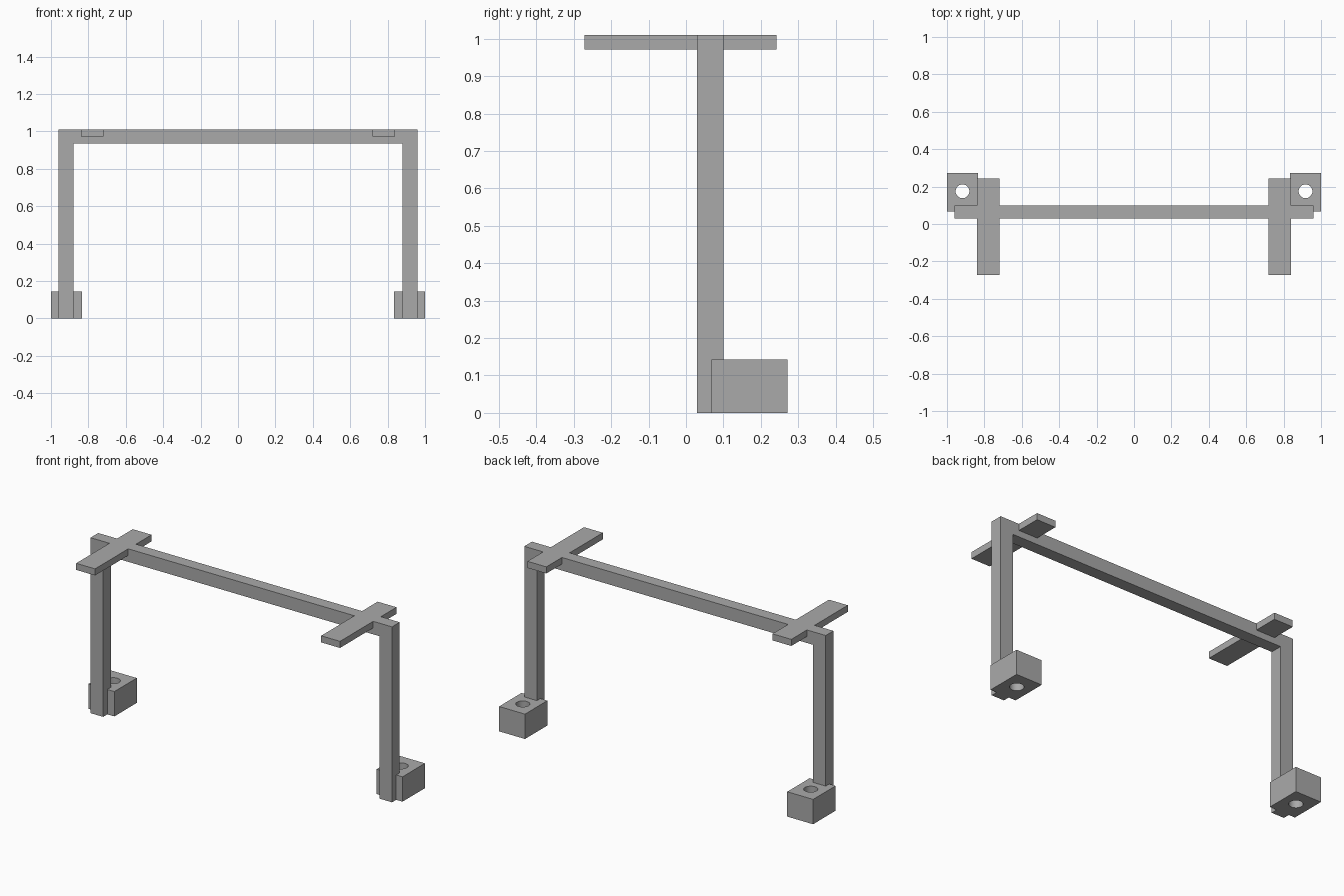
import bpy
import bmesh
from mathutils import Vector

cube = bpy.data.objects.get("Cube")
if cube:
    bpy.data.objects.remove(cube, do_unlink=True)

grey = bpy.data.materials.new("plain grey")
grey.use_nodes = True
grey.diffuse_color = (0.4, 0.4, 0.4, 1)
grey.node_tree.nodes["Principled BSDF"].inputs["Base Color"].default_value = (0.4, 0.4, 0.4, 1)


def prism(name, outline, depth):
    """Extrude a closed 3D outline along the depth vector."""
    bm = bmesh.new()
    face = bm.faces.new([bm.verts.new(p) for p in outline])
    result = bmesh.ops.extrude_face_region(bm, geom=[face], use_keep_orig=True)
    moved = [v for v in result["geom"] if isinstance(v, bmesh.types.BMVert)]
    bmesh.ops.translate(bm, verts=moved, vec=Vector(depth))
    bmesh.ops.recalc_face_normals(bm, faces=bm.faces)
    mesh = bpy.data.meshes.new(name)
    bm.to_mesh(mesh)
    bm.free()
    mesh.materials.append(grey)
    obj = bpy.data.objects.new(name, mesh)
    bpy.context.collection.objects.link(obj)
    return obj


# Main dimensions
TOP, BEAM_BOTTOM, BAR_BOTTOM = 1.01, 0.935, 0.972
LEG_IN, LEG_OUT = 0.88, 0.96
FRAME_FRONT, FRAME_BACK = 0.03, 0.10
BAR_IN, BAR_OUT = 0.72, 0.84
FOOT_IN, FOOT_OUT, FOOT_FRONT, FOOT_BACK, FOOT_TOP = 0.835, 1.0, 0.068, 0.272, 0.143

# Portal frame: two legs and a top beam, notched for the cross bars
half = [(LEG_IN, BEAM_BOTTOM), (LEG_IN, 0), (LEG_OUT, 0), (LEG_OUT, TOP),
        (BAR_OUT, TOP), (BAR_OUT, BAR_BOTTOM), (BAR_IN, BAR_BOTTOM), (BAR_IN, TOP)]
profile = half + [(-x, z) for x, z in reversed(half)]
prism("portal_frame", [(x, FRAME_FRONT, z) for x, z in profile],
      (0, FRAME_BACK - FRAME_FRONT, 0))

for side, s in (("left", 1), ("right", -1)):
    # Flat cross bar let into the beam
    bar = [(BAR_IN, -0.272), (BAR_OUT, -0.272), (BAR_OUT, 0.242), (BAR_IN, 0.242)]
    prism(side + "_cross_bar", [(s * x, y, BAR_BOTTOM) for x, y in bar],
          (0, 0, TOP - BAR_BOTTOM))

    # Foot block, notched around the leg
    plan = [(FOOT_IN, FOOT_FRONT), (LEG_IN, FOOT_FRONT), (LEG_IN, FRAME_BACK),
            (LEG_OUT, FRAME_BACK), (LEG_OUT, FOOT_FRONT), (FOOT_OUT, FOOT_FRONT),
            (FOOT_OUT, FOOT_BACK), (FOOT_IN, FOOT_BACK)]
    foot = prism(side + "_foot", [(s * x, y, 0) for x, y in plan], (0, 0, FOOT_TOP))

    # Vertical bolt hole through the foot
    bpy.ops.mesh.primitive_cylinder_add(vertices=32, radius=0.037, depth=0.4,
                                        location=(s * 0.917, 0.175, 0.07))
    cutter = bpy.context.object
    cutter.name = side + "_hole_cutter"
    cutter.data.materials.append(grey)
    hole = foot.modifiers.new("bolt hole", 'BOOLEAN')
    hole.operation = 'DIFFERENCE'
    hole.solver = 'EXACT'
    hole.object = cutter
    bpy.ops.object.select_all(action='DESELECT')
    foot.select_set(True)
    bpy.context.view_layer.objects.active = foot
    bpy.ops.object.modifier_apply(modifier=hole.name)
    bpy.data.objects.remove(cutter, do_unlink=True)
    bpy.ops.object.shade_smooth_by_angle()
